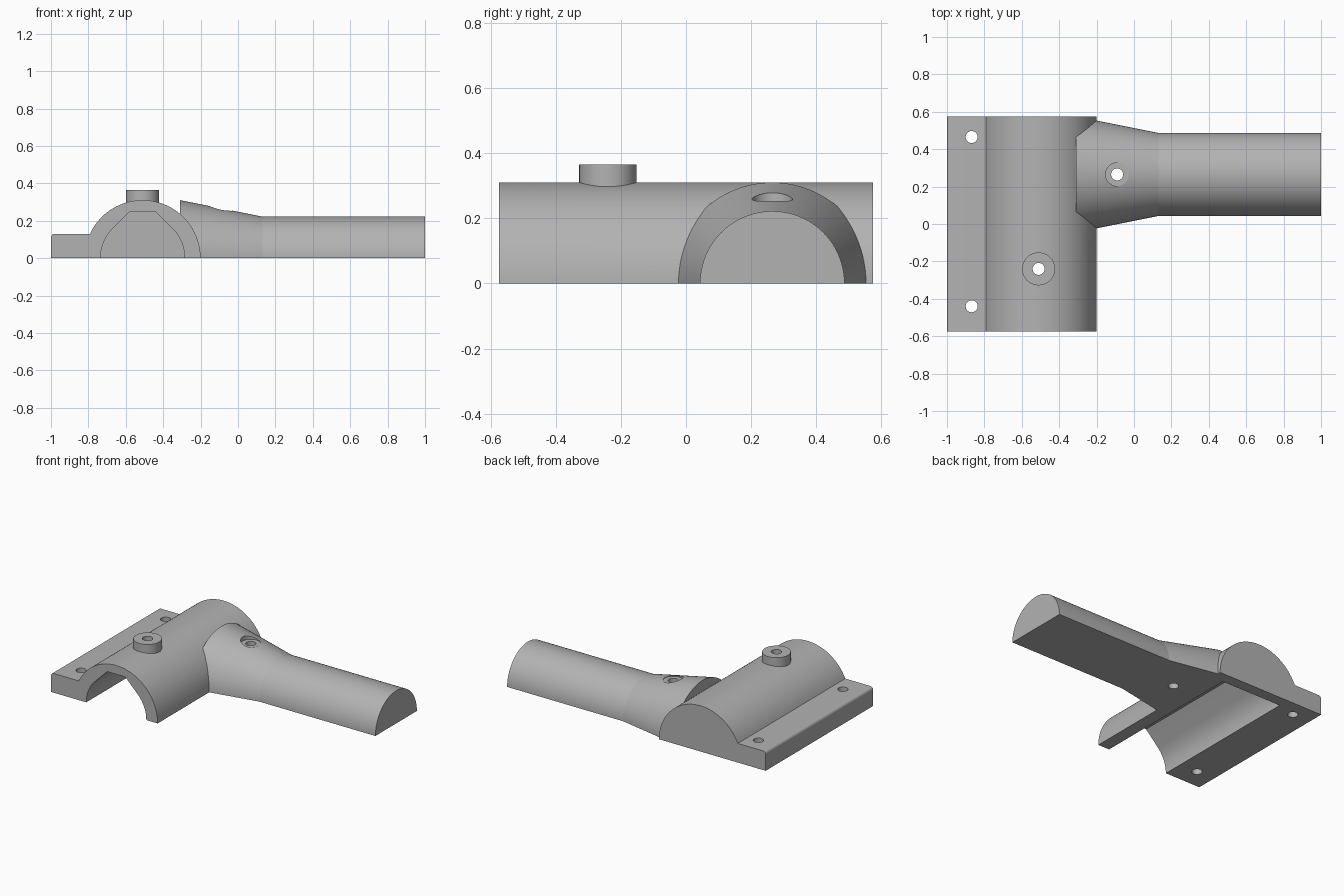
import bpy
import bmesh
from math import sin, cos, pi, asin, radians

cube = bpy.data.objects.get("Cube")
if cube:
    bpy.data.objects.remove(cube, do_unlink=True)

grey = bpy.data.materials.new("plain_grey")
grey.use_nodes = True
colour = (0.45, 0.45, 0.45, 1)
grey.diffuse_color = colour
grey.node_tree.nodes["Principled BSDF"].inputs["Base Color"].default_value = colour

SLEEVE_X, SLEEVE_R, BORE_R = -0.51, 0.31, 0.225
ARM_Y = 0.265
HALF_LENGTH = 0.575
FLANGE_Z = 0.13


def arc(cx, cz, r, start, end, steps):
    """Points along a circular arc, angles in radians."""
    angles = [start + (end - start) * i / steps for i in range(steps + 1)]
    return [(cx + r * cos(a), cz + r * sin(a)) for a in angles]


def loft(name, rings):
    """Closed solid through matching rings of points."""
    bm = bmesh.new()
    loops = [[bm.verts.new(p) for p in ring] for ring in rings]
    n = len(loops[0])
    for a, b in zip(loops, loops[1:]):
        for i in range(n):
            j = (i + 1) % n
            bm.faces.new((a[i], a[j], b[j], b[i]))
    bm.faces.new(loops[0])
    bm.faces.new(loops[-1])
    bmesh.ops.recalc_face_normals(bm, faces=bm.faces)
    mesh = bpy.data.meshes.new(name)
    bm.to_mesh(mesh)
    bm.free()
    mesh.materials.append(grey)
    obj = bpy.data.objects.new(name, mesh)
    bpy.context.collection.objects.link(obj)
    return obj


def extrude_y(name, profile, y0, y1):
    return loft(name, [[(x, y, z) for x, z in profile] for y in (y0, y1)])


def upright_cylinder(name, x, y, r, z0, z1):
    circle = arc(x, y, r, 0, 2 * pi, 48)[:-1]
    return loft(name, [[(px, py, z) for px, py in circle] for z in (z0, z1)])


def combine(target, tool, operation):
    """Apply a boolean and discard the helper solid."""
    tool.hide_render = True
    mod = target.modifiers.new(tool.name, "BOOLEAN")
    mod.operation = operation
    mod.solver = "EXACT"
    mod.object = tool
    bpy.context.view_layer.objects.active = target
    bpy.ops.object.modifier_apply(modifier=mod.name)
    bpy.data.objects.remove(tool, do_unlink=True)


# Half-round sleeve with its side flange, as one profile
meet = pi - asin(FLANGE_Z / SLEEVE_R)
fillet = 0.02
profile = [(-1, 0)]
profile += arc(-1 + fillet, FLANGE_Z - fillet, fillet, pi, pi / 2, 12)
profile += arc(SLEEVE_X, 0, SLEEVE_R, meet, 0, 44)
body = extrude_y("pipe_joint_body", profile, -HALF_LENGTH, HALF_LENGTH)

# Flared half-round arm
rings = [[(x, y, z) for y, z in arc(ARM_Y, 0, r, 0, pi, 48)]
         for x, r in ((-0.31, 0.31), (0.13, 0.222), (1, 0.222))]
combine(body, loft("arm", rings), "UNION")

# Raised boss on the sleeve
BOSS_Y = -0.24
combine(body, upright_cylinder("boss", SLEEVE_X, BOSS_Y, 0.088, 0.2, 0.365), "UNION")

# Blind bore with a flattened roof, open at the front
flat = BORE_R * 2 ** 0.5 - 0.25
bore = [(SLEEVE_X + BORE_R, -0.1)]
bore += arc(SLEEVE_X, 0, BORE_R, 0, pi / 4, 12)
bore += [(SLEEVE_X + flat, 0.25), (SLEEVE_X - flat, 0.25)]
bore += arc(SLEEVE_X, 0, BORE_R, 3 * pi / 4, pi, 12)
bore += [(SLEEVE_X - BORE_R, -0.1)]
combine(body, extrude_y("bore", bore, -0.7, 0.5), "DIFFERENCE")

# Screw holes and the arm's counterbore
ARM_HOLE_X = -0.09
for x, y in ((-0.868, 0.465), (-0.868, -0.44), (SLEEVE_X, BOSS_Y), (ARM_HOLE_X, ARM_Y)):
    combine(body, upright_cylinder("screw_hole", x, y, 0.032, -0.1, 0.5), "DIFFERENCE")
combine(body, upright_cylinder("counterbore", ARM_HOLE_X, ARM_Y, 0.062, 0.25, 0.5), "DIFFERENCE")

# Smooth curves, crisp edges
bpy.ops.object.select_all(action="DESELECT")
body.select_set(True)
bpy.context.view_layer.objects.active = body
bpy.ops.object.shade_smooth_by_angle(angle=radians(10))
